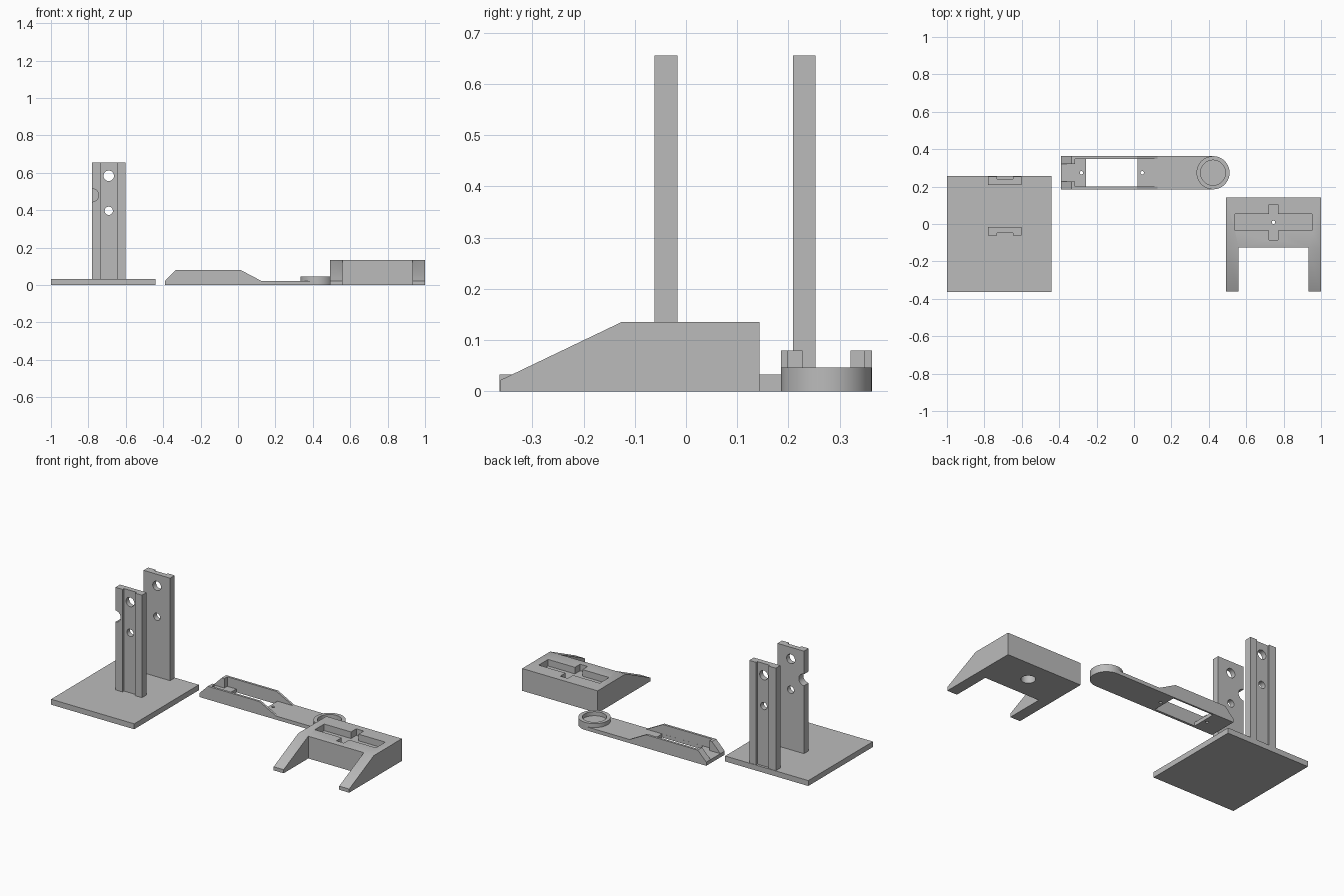
import bpy
import bmesh
from math import cos, sin, pi, radians
from mathutils import Vector

cube = bpy.data.objects.get("Cube")
if cube:
    bpy.data.objects.remove(cube, do_unlink=True)

grey = bpy.data.materials.new("plain grey")
grey.use_nodes = True
grey.diffuse_color = (0.5, 0.5, 0.5, 1)
grey.node_tree.nodes["Principled BSDF"].inputs["Base Color"].default_value = (0.5, 0.5, 0.5, 1)


def prism(name, outline, axis, lo, hi):
    """Extrude a flat outline along an axis from lo to hi."""
    place = {"x": lambda a, b: (lo, a, b),
             "y": lambda a, b: (a, lo, b),
             "z": lambda a, b: (a, b, lo)}[axis]
    step = Vector([(hi - lo) * (axis == k) for k in "xyz"])
    bm = bmesh.new()
    face = bm.faces.new([bm.verts.new(place(*p)) for p in outline])
    moved = bmesh.ops.extrude_face_region(bm, geom=[face])["geom"]
    bmesh.ops.translate(bm, vec=step, verts=[v for v in moved if isinstance(v, bmesh.types.BMVert)])
    bmesh.ops.recalc_face_normals(bm, faces=bm.faces)
    mesh = bpy.data.meshes.new(name)
    bm.to_mesh(mesh)
    bm.free()
    mesh.materials.append(grey)
    obj = bpy.data.objects.new(name, mesh)
    bpy.context.collection.objects.link(obj)
    return obj


def rect(a0, a1, b0, b1):
    return [(a0, b0), (a1, b0), (a1, b1), (a0, b1)]


def arc(a, b, r, start=0, turn=2 * pi, n=48):
    """Points on a circle; a full turn leaves out the repeated end."""
    count = n if turn == 2 * pi else n + 1
    return [(a + r * cos(start + turn * i / n), b + r * sin(start + turn * i / n)) for i in range(count)]


def cut(obj, *cutters):
    """Subtract the cutters, then remove them."""
    bpy.context.view_layer.objects.active = obj
    for c in cutters:
        mod = obj.modifiers.new("cut", "BOOLEAN")
        mod.operation, mod.solver, mod.object = "DIFFERENCE", "EXACT", c
        bpy.ops.object.modifier_apply(modifier=mod.name)
        bpy.data.objects.remove(c, do_unlink=True)


def smooth(obj):
    bpy.ops.object.select_all(action="DESELECT")
    obj.select_set(True)
    bpy.context.view_layer.objects.active = obj
    bpy.ops.object.shade_smooth_by_angle(angle=radians(30))


# Stand: square plate with two grooved uprights
PLATE, TOP = 0.033, 0.655
prism("stand_plate", rect(-1, -0.442, -0.364, 0.256), "z", 0, PLATE)


def upright(name, plain, grooved, depth):
    floor = grooved + depth
    outline = [(-0.78, plain), (-0.602, plain), (-0.602, grooved), (-0.648, grooved),
               (-0.648, floor), (-0.732, floor), (-0.732, grooved), (-0.78, grooved)]
    post = prism(name, outline, "z", PLATE, TOP)
    lo, hi = min(plain, grooved) - 0.05, max(plain, grooved) + 0.05
    cut(post, *[prism("hole", arc(-0.691, z, r), "y", lo, hi) for z, r in ((0.584, 0.028), (0.397, 0.022))])
    return post


front = upright("front_upright", -0.017, -0.061, 0.014)
cut(front, prism("notch", arc(-0.78, 0.48, 0.035), "y", -0.1, 0.05))
back = upright("back_upright", 0.209, 0.253, -0.012)

# Arm: round-ended floor with a window and two pin holes
MID, FLOOR, RAIL = 0.274, 0.022, 0.08
RX, RR = 0.4225, 0.0885
arm = prism("arm_floor", [(-0.39, MID + RR), (-0.39, MID - RR)] + arc(RX, MID, RR, -pi / 2, pi), "z", 0, FLOOR)
cut(arm, prism("window", rect(-0.256, 0.02, 0.2, 0.352), "z", -0.1, 0.1),
    *[prism("pin", arc(x, MID, 0.009, n=24), "z", -0.1, 0.1) for x in (-0.281, 0.044)])

# Ring at the round end of the arm
ring = prism("arm_ring", arc(RX, MID, RR, n=96), "z", FLOOR, 0.046)
cut(ring, prism("bore", arc(RX, MID, 0.067, n=96), "z", 0, 0.1))

# Sloped side rails and thicker end blocks, mirrored across the arm
for side, s in (("front", -1), ("back", 1)):
    outer, inner, block = MID + s * RR, MID + s * 0.0745, MID + s * 0.047
    prism(side + "_rail", [(-0.39, FLOOR), (0.125, FLOOR), (0.015, RAIL), (-0.333, RAIL)], "y", inner, outer)
    prism(side + "_end_block", [(-0.39, FLOOR), (-0.316, FLOOR), (-0.316, RAIL), (-0.333, RAIL)],
          "y", block, inner)

# Foot: wedge body with two legs, cross-shaped pocket and screw hole
HIGH, BX, BY = 0.135, 0.746, 0.009
foot = prism("foot", [(-0.362, 0), (0.143, 0), (0.143, HIGH), (-0.126, HIGH), (-0.362, 0.022)], "x", 0.493, 1)
cross = [(-0.205, -0.045), (-0.025, -0.045), (-0.025, -0.095), (0.025, -0.095),
         (0.025, -0.045), (0.205, -0.045)]
cross += [(-x, -y) for x, y in cross]
cut(foot, prism("leg_gap", rect(0.56, 0.933, -0.5, -0.126), "z", -0.1, 0.3),
    prism("pocket", [(BX + x, BY + y) for x, y in cross], "z", HIGH - 0.04, 0.3),
    prism("counterbore", arc(BX, BY, 0.04), "z", -0.1, 0.05),
    prism("screw_hole", arc(BX, BY, 0.009, n=24), "z", -0.1, 0.3))

for part in (front, back, arm, ring, foot):
    smooth(part)
